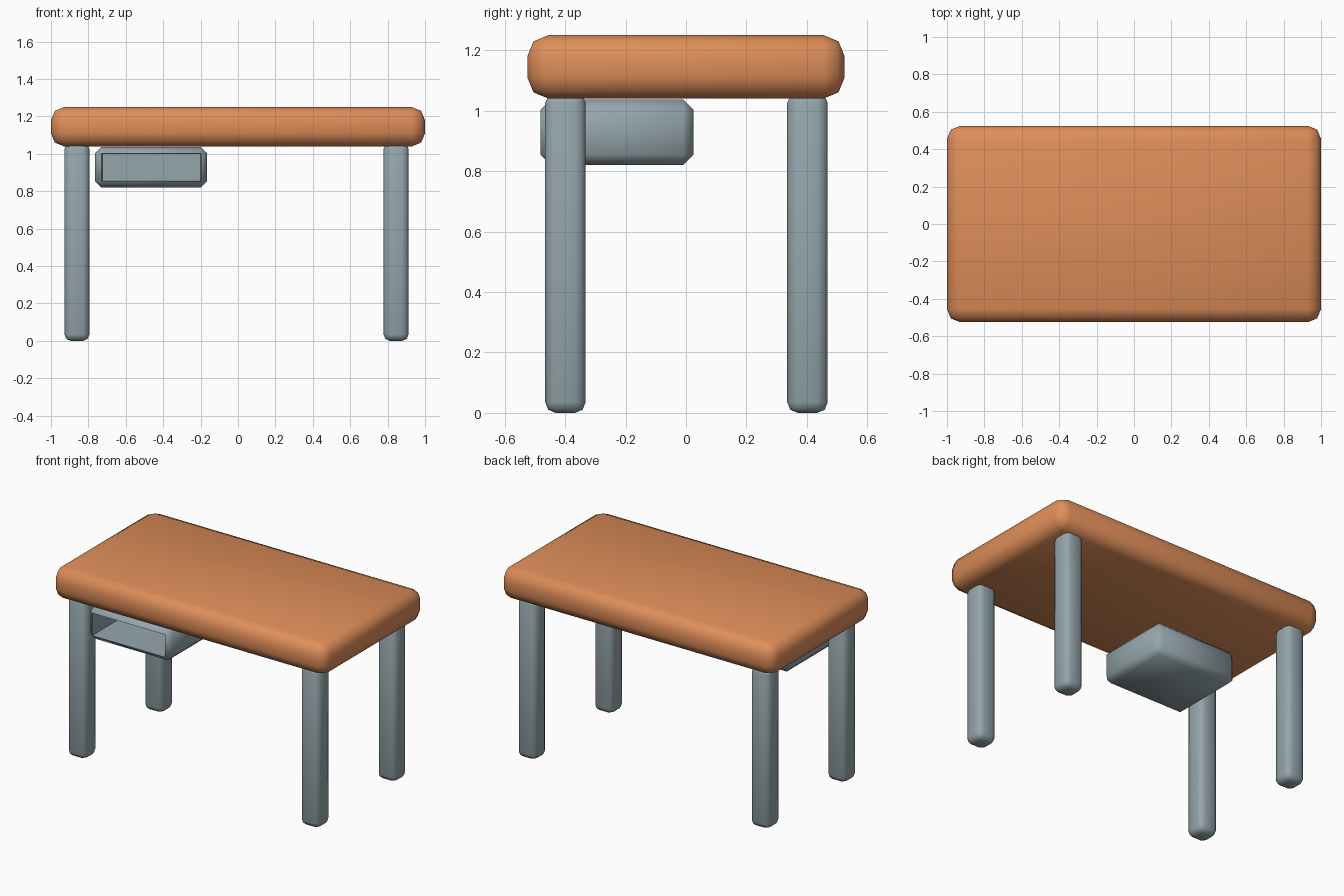
import bpy, bmesh, math
from mathutils import Vector

if "Cube" in bpy.data.objects:
    bpy.data.objects.remove(bpy.data.objects["Cube"])


def material(name, rgb):
    m = bpy.data.materials.new(name)
    m.diffuse_color = (*rgb, 1.0)
    m.use_nodes = True
    m.node_tree.nodes["Principled BSDF"].inputs["Base Color"].default_value = m.diffuse_color
    return m


wood = material("warm orange wood", (0.73, 0.27, 0.10))
grey = material("blue grey metal", (0.30, 0.38, 0.41))


def rounded_box(name, lo, hi, bevel, segments, mat, cavity=0.0):
    """Bevelled box; an optional cavity is sunk into its front (-y) face."""
    lo, hi = Vector(lo), Vector(hi)
    centre, size = (lo + hi) / 2, hi - lo
    bm = bmesh.new()
    bmesh.ops.create_cube(bm, size=1.0)
    for v in bm.verts:
        v.co = Vector([a * s for a, s in zip(v.co, size)])
    bmesh.ops.bevel(bm, geom=bm.edges[:], offset=bevel, segments=segments,
                    profile=0.5, affect='EDGES')
    if cavity:
        bm.normal_update()
        front = max((f for f in bm.faces if f.normal.y < -0.99),
                    key=lambda f: f.calc_area())
        inner = bmesh.ops.extrude_discrete_faces(bm, faces=[front])["faces"][0]
        for v in inner.verts:
            v.co.x *= 0.98
            v.co.z *= 0.94
            v.co.y += cavity
    me = bpy.data.meshes.new(name)
    bm.to_mesh(me)
    bm.free()
    me.materials.append(mat)
    ob = bpy.data.objects.new(name, me)
    ob.location = centre
    bpy.context.collection.objects.link(ob)
    bpy.ops.object.select_all(action='DESELECT')
    ob.select_set(True)
    bpy.context.view_layer.objects.active = ob
    bpy.ops.object.shade_smooth_by_angle(angle=math.radians(60))
    return ob


# Thick rounded table top
rounded_box("table_top", (-1, -0.525, 1.04), (1, 0.525, 1.25), 0.07, 2, wood)

# Four legs, tops sunk slightly into the table top
h = 0.067
for side, x in (("left", -0.861), ("right", 0.845)):
    for end, y in (("front", -0.399), ("back", 0.402)):
        rounded_box(f"{end}_{side}_leg", (x - h, y - h, 0),
                    (x + h, y + h, 1.06), 0.035, 2, grey)

# Open-fronted drawer box under the left half
rounded_box("drawer_box", (-0.765, -0.481, 0.82), (-0.165, 0.025, 1.037),
            0.034, 1, grey, cavity=0.44)
